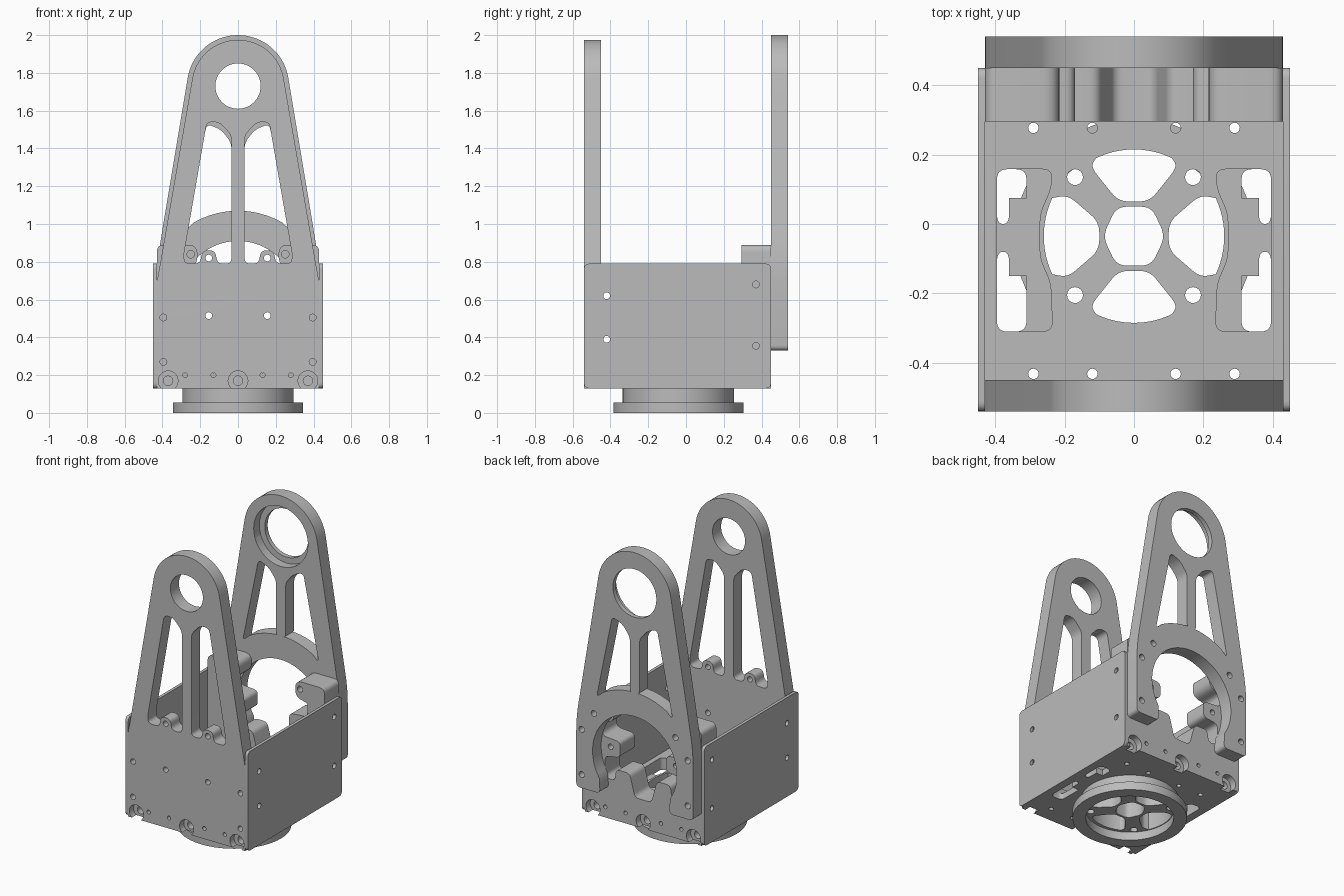
import bpy, bmesh
from math import sin, cos, radians
from mathutils import Vector

cube = bpy.data.objects.get("Cube")
if cube:
    bpy.data.objects.remove(cube, do_unlink=True)

grey = bpy.data.materials.new("machined_grey")
grey.use_nodes = True
colour = (0.5, 0.5, 0.5, 1)
grey.diffuse_color = colour
grey.node_tree.nodes["Principled BSDF"].inputs["Base Color"].default_value = colour


def arc(cx, cy, r, a0, a1, n=32):
    steps = [radians(a0 + (a1 - a0) * i / n) for i in range(n + 1)]
    return [(cx + r * cos(a), cy + r * sin(a), 0) for a in steps]


def circle(cx, cy, r, n=28):
    return arc(cx, cy, r, 0, 360, n)[:-1]


def pair(x, y, r):
    return [circle(x, y, r, 16), circle(-x, y, r, 16)]


def mirror(loop):
    return [(-p[0],) + tuple(p[1:]) for p in loop]


def fillet(points, radius):
    """Round each corner; a third value on a point overrides the radius."""
    out = []
    for i, p in enumerate(points):
        r = p[2] if len(p) > 2 else radius
        c = Vector(p[:2])
        if r == 0:
            out.append(c)
            continue
        a = Vector(points[i - 1][:2]) - c
        b = Vector(points[(i + 1) % len(points)][:2]) - c
        a *= min(r / a.length, 0.49)
        b *= min(r / b.length, 0.49)
        for k in range(7):
            t = k / 6
            out.append(c + a * (1 - t) ** 2 + b * t ** 2)
    return out


def finish(ob):
    ob.data.materials.clear()
    ob.data.materials.append(grey)
    bpy.ops.object.select_all(action="DESELECT")
    ob.select_set(True)
    bpy.context.view_layer.objects.active = ob
    bpy.ops.object.shade_smooth_by_angle(angle=radians(30))
    return ob


def plate(name, loops, axis, lo, hi, radius=0.03):
    """Extrude an outline with holes between lo and hi along an axis."""
    curve = bpy.data.curves.new(name, "CURVE")
    curve.dimensions, curve.fill_mode = "2D", "BOTH"
    curve.extrude = (hi - lo) / 2
    for loop in loops:
        pts = fillet(loop, radius)
        spline = curve.splines.new("POLY")
        spline.points.add(len(pts) - 1)
        for sp, p in zip(spline.points, pts):
            sp.co = (p.x, p.y, 0, 1)
        spline.use_cyclic_u = True
    temp = bpy.data.objects.new(name + "_outline", curve)
    bpy.context.collection.objects.link(temp)
    graph = bpy.context.evaluated_depsgraph_get()
    mesh = bpy.data.meshes.new_from_object(temp.evaluated_get(graph))
    bpy.data.objects.remove(temp, do_unlink=True)
    mid = (lo + hi) / 2
    for v in mesh.vertices:
        a, b, t = v.co.x, v.co.y, v.co.z + mid
        v.co = {"x": (t, a, b), "y": (a, t, b), "z": (a, b, t)}[axis]
    bm = bmesh.new()
    bm.from_mesh(mesh)
    bmesh.ops.remove_doubles(bm, verts=bm.verts, dist=1e-5)
    bmesh.ops.recalc_face_normals(bm, faces=bm.faces)
    bm.to_mesh(mesh)
    bm.free()
    ob = bpy.data.objects.new(name, mesh)
    bpy.context.collection.objects.link(ob)
    return finish(ob)


def counterbore(ob, x, z, r, y0, y1):
    """Sink a round pocket into a plate that faces along y."""
    bpy.ops.mesh.primitive_cylinder_add(vertices=40, radius=r, depth=y1 - y0,
                                        location=(x, (y0 + y1) / 2, z),
                                        rotation=(radians(90), 0, 0))
    cutter = bpy.context.object
    mod = ob.modifiers.new("bore", "BOOLEAN")
    mod.operation, mod.solver, mod.object = "DIFFERENCE", "EXACT", cutter
    bpy.context.view_layer.update()
    graph = bpy.context.evaluated_depsgraph_get()
    mesh = bpy.data.meshes.new_from_object(ob.evaluated_get(graph))
    ob.modifiers.clear()
    ob.data = mesh
    bpy.data.objects.remove(cutter, do_unlink=True)
    finish(ob)


# Screw and slit holes shared by the front plate and the rear frame
foot_holes = [circle(0, 0.17, 0.025)] + pair(0.37, 0.17, 0.025)
foot_holes += pair(0.13, 0.2, 0.013) + pair(0.28, 0.2, 0.013)

# Front plate with tapered tower, windows and bearing hole
outline = [(-0.43, 0.13, 0), (0.43, 0.13, 0), (0.43, 0.69, 0), (0.405, 0.83, 0.1)]
outline += arc(0, 1.73, 0.245, 9, 171) + [(-0.405, 0.83, 0.1), (-0.43, 0.69, 0)]
window = [(0.035, 1.47), (0.1, 1.54), (0.165, 1.54), (0.288, 0.83), (0.28, 0.79),
          (0.2, 0.79), (0.19, 0.86), (0.12, 0.86), (0.11, 0.79), (0.035, 0.79)]
holes = [window, mirror(window), circle(0, 1.73, 0.12, 48)]
for x, z in ((0.155, 0.82), (0.155, 0.515), (0.395, 0.505), (0.395, 0.27)):
    holes += pair(x, z, 0.018)
front = plate("front_tower_plate", [outline] + holes + foot_holes, "y", -0.54, -0.45)
for x in (-0.37, 0, 0.37):
    counterbore(front, x, 0.17, 0.052, -0.6, -0.495)

# Rear plate: tower, large bearing hole, round opening between two legs
outline = [(0.255, 0.33), (0.43, 0.33), (0.43, 0.79, 0.1)]
outline += arc(0, 1.73, 0.27, 9, 171)
outline += [(-0.43, 0.79, 0.1), (-0.43, 0.33), (-0.255, 0.33)]
outline += arc(0, 0.6, 0.31, 213, -33, 48)
window = [(0.035, 1.43), (0.09, 1.5), (0.165, 1.53), (0.28, 0.965)]
window += arc(0, 0.6, 0.47, 60, 88, 10) + [(0.035, 1.07)]
holes = [window, mirror(window), circle(0, 1.73, 0.16, 48)]
for x, z in ((0.39, 0.72), (0.39, 0.42), (0.3, 0.85)):
    holes += pair(x, z, 0.02)
rear = plate("rear_tower_plate", [outline] + holes, "y", 0.45, 0.54)
counterbore(rear, 0, 1.73, 0.2, 0.4, 0.51)

# Rear frame with inward lugs and a notched lower bar
half = [(0.43, 0.13, 0), (0.43, 0.89, 0.04), (0.215, 0.89, 0.05), (0.215, 0.78, 0.05),
        (0.31, 0.76), (0.3, 0.67), (0.17, 0.66), (0.17, 0.555), (0.28, 0.54),
        (0.28, 0.4), (0.21, 0.39), (0.2, 0.47), (0.1, 0.47), (0.06, 0.32)]
outline = half + mirror(half)[::-1]
frame_holes = pair(0.25, 0.84, 0.02) + pair(0.24, 0.61, 0.018)
frame = plate("rear_frame", [outline] + frame_holes + foot_holes, "y", 0.295, 0.45)
for x in (-0.37, 0, 0.37):
    counterbore(frame, x, 0.17, 0.052, 0.405, 0.5)

# Thin side covers
cover = [(-0.54, 0.13), (0.45, 0.13), (0.45, 0.79), (-0.54, 0.79)]
screws = [circle(y, z, 0.018, 16) for y, z in
          ((-0.42, 0.62), (-0.42, 0.39), (0.37, 0.68), (0.37, 0.355))]
plate("left_cover", [cover] + screws, "x", 0.43, 0.45)
plate("right_cover", [cover] + screws, "x", -0.45, -0.43)

# Lightening holes shared by the floor and the hub
cy = -0.035
rear_petal = [(-0.045, cy + 0.1), (0.045, cy + 0.1), (0.125, cy + 0.2)]
rear_petal += arc(0, cy, 0.25, 64, 116, 12) + [(-0.125, cy + 0.2)]
front_petal = [(p[0], 2 * cy - p[1]) + tuple(p[2:]) for p in rear_petal]
left_petal = [(0.1, cy - 0.04), (0.1, cy + 0.04), (0.19, cy + 0.118)]
left_petal += arc(0, cy, 0.26, 25, -25, 12) + [(0.19, cy - 0.118)]
centre = [(0.09, cy), (0.05, cy + 0.085), (-0.05, cy + 0.085),
          (-0.09, cy), (-0.05, cy - 0.085), (0.05, cy - 0.085)]
petals = [rear_petal, front_petal, left_petal, mirror(left_petal), centre]
petals += pair(0.17, 0.135, 0.023) + pair(0.17, -0.205, 0.023)

# Floor in two levels: slots below, wider pockets above
floor = [(-0.43, -0.45, 0), (0.43, -0.45, 0), (0.43, 0.295, 0), (-0.43, 0.295, 0)]
rear_slot = [(0.395, 0.158), (0.31, 0.158), (0.31, 0.075, 0),
             (0.36, 0.075, 0), (0.36, 0), (0.395, 0)]
front_slot = [(0.395, -0.08), (0.36, -0.08), (0.36, -0.15, 0),
              (0.31, -0.15, 0), (0.31, -0.31), (0.395, -0.31)]
slots = [rear_slot, mirror(rear_slot), front_slot, mirror(front_slot)]
pocket = [(0.395, 0.158), (0.235, 0.158), (0.24, 0.1), (0.272, 0.03),
          (0.272, -0.1), (0.24, -0.17), (0.235, -0.31), (0.395, -0.31)]
edge_holes = []
for x in (0.29, 0.12):
    edge_holes += pair(x, -0.432, 0.015) + pair(x, 0.277, 0.015)
plate("floor_lower", [floor] + petals + slots + edge_holes, "z", 0.13, 0.17)
plate("floor_upper", [floor] + petals + [pocket, mirror(pocket)] + edge_holes,
      "z", 0.17, 0.21)

# Round mounting hub under the floor
hub_y = -0.04
plate("hub_spokes", [circle(0, hub_y, 0.295, 72)] + petals, "z", 0.055, 0.13)
plate("hub_flange", [circle(0, hub_y, 0.345, 72), circle(0, hub_y, 0.265, 72)],
      "z", 0, 0.055)
